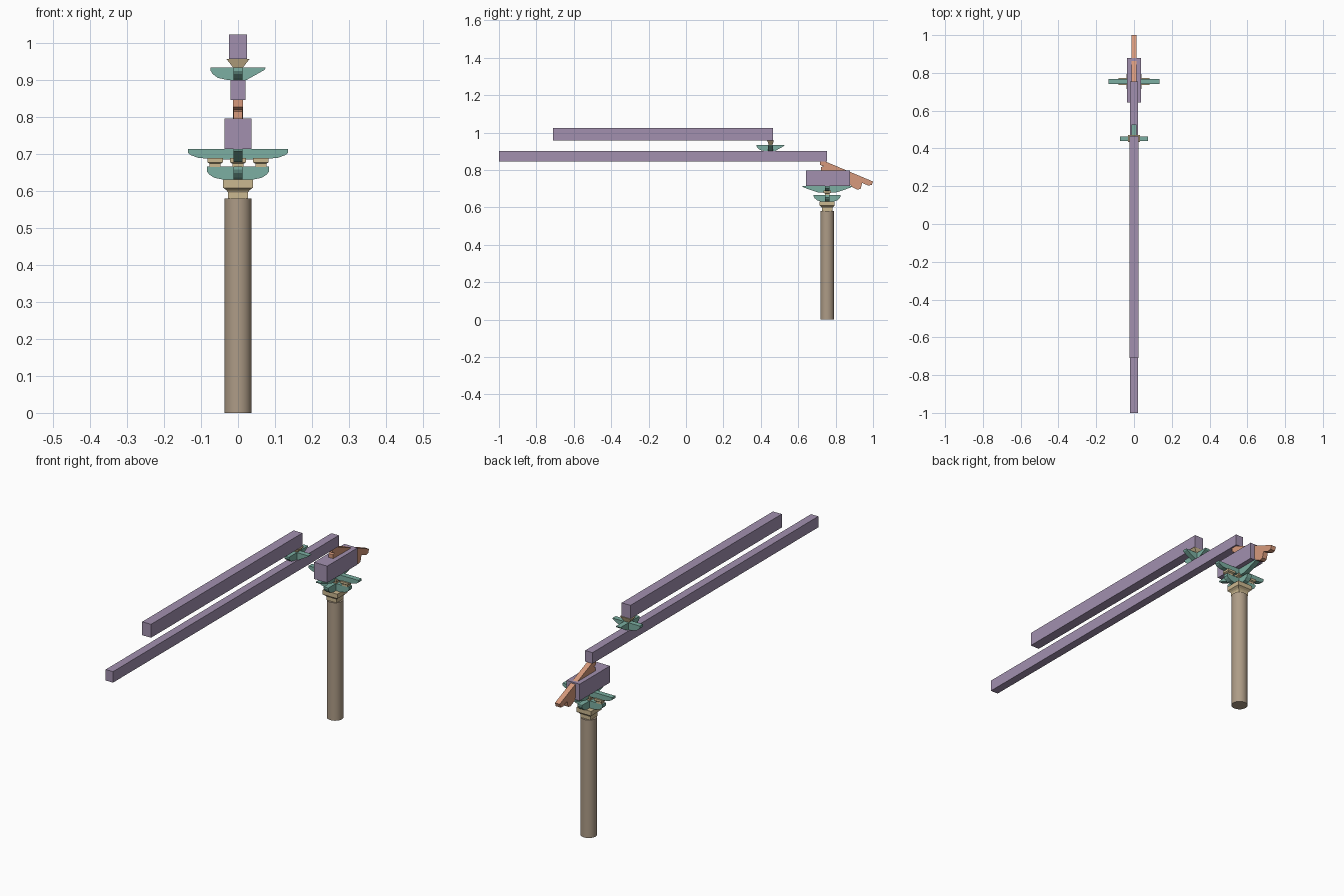
import bpy, bmesh
from mathutils import Vector

if "Cube" in bpy.data.objects:
    bpy.data.objects.remove(bpy.data.objects["Cube"])


def mat(name, c):
    m = bpy.data.materials.new(name)
    m.diffuse_color = (*c, 1)
    m.use_nodes = True
    m.node_tree.nodes["Principled BSDF"].inputs["Base Color"].default_value = m.diffuse_color
    return m


BEAM = mat("beam_wood", (0.36, 0.28, 0.43))
POST = mat("post_wood", (0.42, 0.33, 0.24))
BLOCK = mat("block_wood", (0.60, 0.48, 0.28))
ARM = mat("arm_wood", (0.20, 0.43, 0.36))
LEVER = mat("lever_wood", (0.68, 0.32, 0.20))
CY = 0.755   # column axis
TY = 0.452   # upper bracket axis


def finish(name, bm, m):
    bmesh.ops.recalc_face_normals(bm, faces=bm.faces)
    me = bpy.data.meshes.new(name)
    bm.to_mesh(me)
    bm.free()
    me.materials.append(m)
    ob = bpy.data.objects.new(name, me)
    bpy.context.collection.objects.link(ob)
    return ob


def prism(name, pts, half, axis, centre, m):
    """Extrude a (u, z) profile; u runs along the given axis."""
    bm = bmesh.new()
    rings = []
    for s in (-half, half):
        rings.append([bm.verts.new((u, centre + s, z) if axis == 'x'
                                   else (s, centre + u, z)) for u, z in pts])
    a, b = rings
    bm.faces.new(a)
    bm.faces.new(b)
    for i in range(len(pts)):
        j = (i + 1) % len(pts)
        bm.faces.new((a[i], a[j], b[j], b[i]))
    return finish(name, bm, m)


def loft(name, levels, x, y, m):
    """Stack of rectangles (half_x, half_y, z)."""
    bm = bmesh.new()
    rings = [[bm.verts.new((x + sx * hx, y + sy * hy, z))
              for sx, sy in ((-1, -1), (1, -1), (1, 1), (-1, 1))]
             for hx, hy, z in levels]
    bm.faces.new(rings[0])
    bm.faces.new(rings[-1])
    for a, b in zip(rings, rings[1:]):
        for i in range(4):
            j = (i + 1) % 4
            bm.faces.new((a[i], a[j], b[j], b[i]))
    return finish(name, bm, m)


def beam(name, hx, y0, y1, z0, z1):
    return loft(name, [(hx, (y1 - y0) / 2, z0), (hx, (y1 - y0) / 2, z1)],
                0, (y0 + y1) / 2, BEAM)


def curved(L, z0, z1, inner=0.4, lip=0.35):
    """Half of an arm profile, from top tip down a rounded belly."""
    h = z1 - z0
    zl = z1 - lip * h
    w = L * (1 - inner)
    return [(L, z1), (L, zl), (L - 0.12 * w, zl - 0.35 * (zl - z0)),
            (L - 0.4 * w, zl - 0.75 * (zl - z0)), (L - w, z0)]


def arm(name, axis, y, right, left=None):
    left = left or right
    pts = right + [(-u, z) for u, z in reversed(left)]
    return prism(name, pts, 0.0125, axis, y, ARM)


# Round column
bpy.ops.mesh.primitive_cylinder_add(vertices=32, radius=0.037, depth=0.58,
                                    location=(0, CY, 0.29))
col = bpy.context.object
col.name = "column"
col.data.materials.append(POST)
bpy.ops.object.shade_smooth_by_angle()

# Large cap block on the column
loft("cap_block", [(0.027, 0.027, 0.58), (0.027, 0.027, 0.596),
                   (0.031, 0.031, 0.602), (0.040, 0.040, 0.609),
                   (0.040, 0.040, 0.631)], 0, CY, BLOCK)

# Lower crossed bracket arms
arm("lower_cross_arm", 'x', CY, curved(0.084, 0.630, 0.666))
arm("lower_long_arm", 'y', CY, curved(0.072, 0.630, 0.666, 0.4, 0.2))

# Small bearing blocks
for i, x in enumerate((-0.062, 0, 0.062)):
    loft(f"bearing_block_{i + 1}",
         [(0.015, 0.013, 0.665), (0.015, 0.013, 0.674), (0.021, 0.019, 0.678),
          (0.021, 0.019, 0.689)], x, CY, BLOCK)

# Middle crossed bracket arms
arm("middle_cross_arm", 'x', CY, curved(0.135, 0.686, 0.714, 0.5, 0.4))
arm("middle_long_arm", 'y', CY, [(0.132, 0.714), (0.132, 0.709),
                                 (0.09, 0.693), (0.045, 0.679)])

# Stub beam and long beams
beam("stub_beam", 0.036, 0.642, 0.878, 0.714, 0.796)
beam("lower_long_beam", 0.020, -1.0, 0.755, 0.846, 0.900)
beam("upper_long_beam", 0.024, -0.71, 0.466, 0.957, 1.023)

# Slanting levers
prism("upper_lever", [(0.717, 0.857), (1.0, 0.738), (0.993, 0.719),
                      (0.973, 0.717), (0.717, 0.827)], 0.013, 'y', 0, LEVER)
prism("lower_lever", [(0.722, 0.815), (0.735, 0.820), (0.942, 0.731),
                      (0.934, 0.700), (0.917, 0.694), (0.885, 0.710),
                      (0.875, 0.727), (0.722, 0.790)], 0.0125, 'y', 0, LEVER)

# Upper crossed bracket: rounded on one end, tapered on the other
taper = [(0.075, 0.934), (0.072, 0.928), (0.022, 0.900)]
belly = curved(0.074, 0.900, 0.934, 0.35, 0.25)
arm("upper_cross_arm", 'x', TY, taper, belly)
arm("upper_long_arm", 'y', TY, taper, belly)
loft("upper_block", [(0.013, 0.010, 0.934), (0.031, 0.018, 0.957)],
     0, TY, BLOCK)
